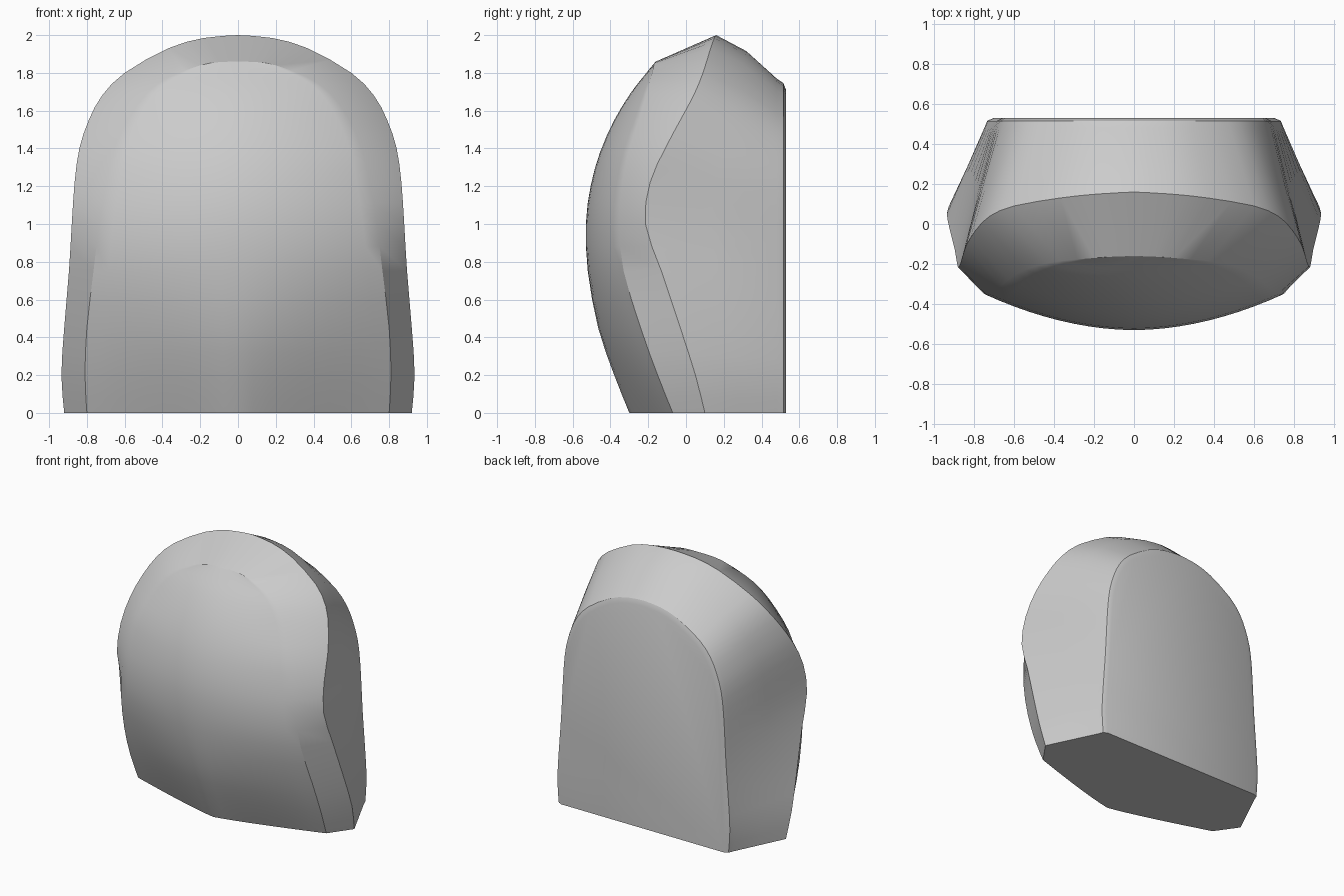
import bpy, bmesh
from math import radians
from mathutils import Vector

cube = bpy.data.objects.get("Cube")
if cube:
    bpy.data.objects.remove(cube)

# Half arch from foot to crown: rim point, front shoulder point, depth at the centre line
STATIONS = [
    ((.92, .10, 0), (.80, -.07, 0), -.30),
    ((.935, .05, .2), (.81, -.15, .2), -.38),
    ((.92, -.03, .45), (.80, -.24, .45), -.465),
    ((.895, -.13, .75), (.765, -.33, .75), -.52),
    ((.88, -.215, 1), (.735, -.355, 1), -.53),
    ((.865, -.19, 1.22), (.70, -.34, 1.2), -.505),
    ((.84, -.11, 1.4), (.66, -.305, 1.38), -.455),
    ((.79, -.03, 1.55), (.59, -.25, 1.55), -.38),
    ((.72, .04, 1.68), (.49, -.21, 1.69), -.295),
    ((.60, .09, 1.8), (.37, -.185, 1.775), -.23),
    ((.37, .13, 1.93), (.2, -.17, 1.84), -.177),
    ((.18, .15, 1.985), (.1, -.163, 1.857), -.163),
    ((0, .16, 2), (0, -.16, 1.86), -.16),
]
# Rounded back edge: depth, width scale, height scale
BACK_RINGS = [(.53, .75, .855), (.515, .785, .873), (.48, .80, .885)]
SUBDIVISIONS = 2
DOME_STEPS = 20


def spline(a, b, c, d, t):
    """Smooth interpolation between b and c."""
    return b + (c - a) * (t / 2) + (a * 2 - b * 5 + c * 4 - d) * (t * t / 2) \
        + ((b - c) * 3 + d - a) * (t ** 3 / 2)


def refine(values):
    result = []
    last = len(values) - 1
    for i in range(last):
        before, after = values[max(i - 1, 0)], values[min(i + 2, last)]
        for k in range(SUBDIVISIONS):
            result.append(spline(before, values[i], values[i + 1], after, k / SUBDIVISIONS))
    return result + [values[-1]]


def mirrored(p):
    return Vector((-p.x, p.y, p.z))


def cross_section(rim, shoulder, centre):
    """Open outline running from the back, round the front, to the back again."""
    side = [Vector((rim.x * sx, y, rim.z * sz)) for y, sx, sz in BACK_RINGS]
    middle = (side[-1] + rim) / 2
    middle.z += .03 * (rim.z / 2) ** 4
    side += [middle, rim, shoulder]
    # The dome is creased near the foot and round above
    power = 1.15 + .75 * min(shoulder.z / .8, 1)
    dome = []
    for k in range(1, DOME_STEPS):
        t = 1 - 2 * k / DOME_STEPS
        y = centre + (shoulder.y - centre) * abs(t) ** power
        dome.append(Vector((shoulder.x * t, y, shoulder.z)))
    return side + dome + [mirrored(p) for p in reversed(side)]


# Loft the body from foot to crown
rims = refine([Vector(s[0]) for s in STATIONS])
shoulders = refine([Vector(s[1]) for s in STATIONS])
centres = refine([s[2] for s in STATIONS])
bm = bmesh.new()
rows = [[bm.verts.new(p) for p in cross_section(*s)] for s in zip(rims, shoulders, centres)]
for low, high in zip(rows, rows[1:]):
    for j in range(len(low) - 1):
        bm.faces.new((low[j], low[j + 1], high[j + 1], high[j]))

# Flat underside and flat back
bm.faces.new(rows[0])
bm.faces.new([r[0] for r in rows] + [r[-1] for r in reversed(rows)])
bmesh.ops.remove_doubles(bm, verts=bm.verts, dist=.0001)
bmesh.ops.recalc_face_normals(bm, faces=bm.faces)

mesh = bpy.data.meshes.new("domed_body")
bm.to_mesh(mesh)
bm.free()
body = bpy.data.objects.new("domed_body", mesh)
bpy.context.collection.objects.link(body)
bpy.ops.object.select_all(action='DESELECT')
body.select_set(True)
bpy.context.view_layer.objects.active = body
bpy.ops.object.shade_smooth_by_angle(angle=radians(30))
